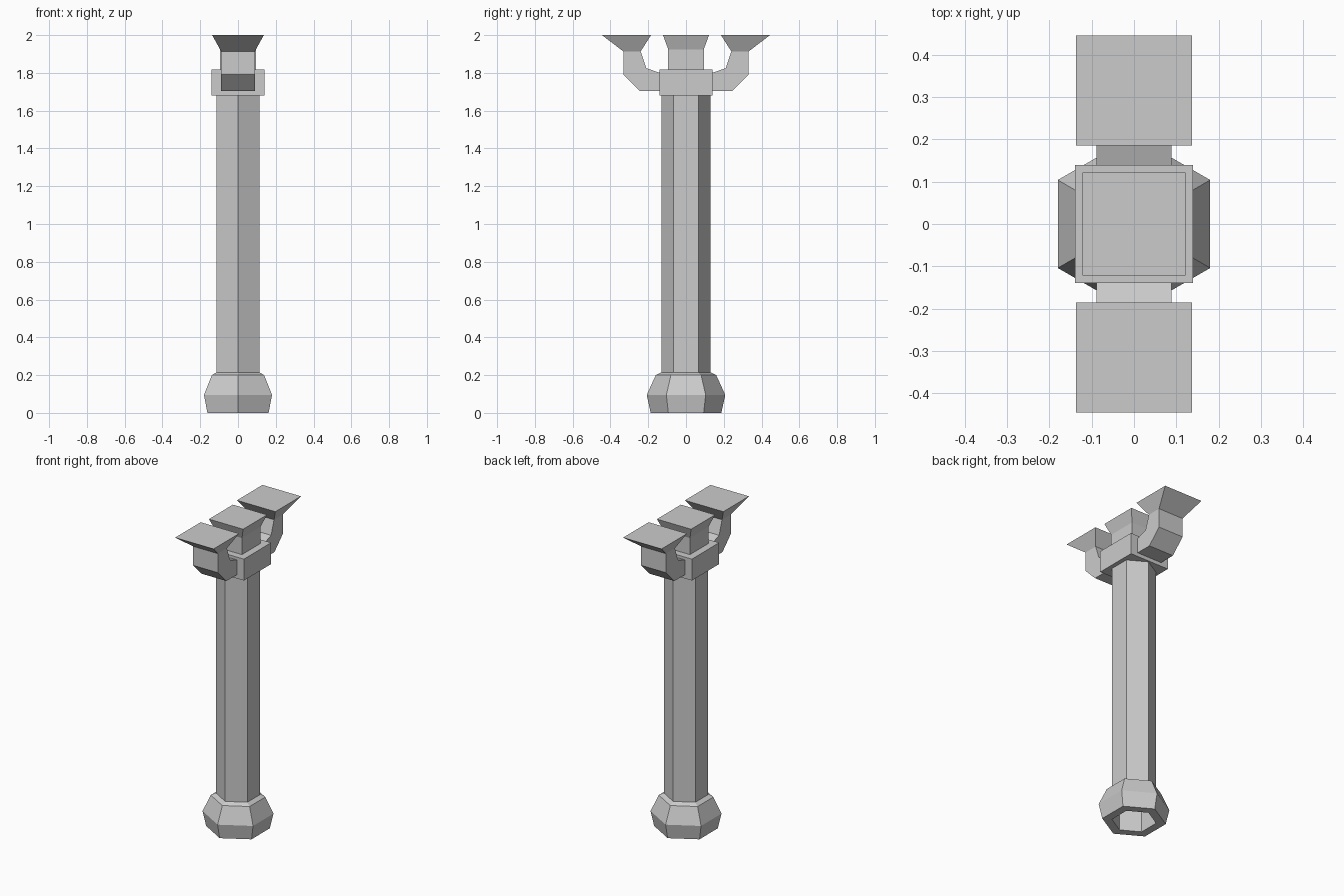
import bpy
import bmesh
from math import cos, sin, radians

cube = bpy.data.objects.get("Cube")
if cube:
    bpy.data.objects.remove(cube, do_unlink=True)

stone = bpy.data.materials.new("grey stone")
stone.use_nodes = True
GREY = (0.6, 0.6, 0.6, 1)
stone.diffuse_color = GREY
stone.node_tree.nodes["Principled BSDF"].inputs["Base Color"].default_value = GREY


def loft(name, rings, cap=True):
    """Join a stack of equal-sided rings into one flat-faced part."""
    bm = bmesh.new()
    loops = [[bm.verts.new(p) for p in ring] for ring in rings]
    for a, b in zip(loops, loops[1:]):
        for i in range(len(a)):
            j = (i + 1) % len(a)
            bm.faces.new((a[i], a[j], b[j], b[i]))
    if cap:
        bm.faces.new(loops[0][::-1])
        bm.faces.new(loops[-1])
        bmesh.ops.recalc_face_normals(bm, faces=bm.faces)
    mesh = bpy.data.meshes.new(name)
    bm.to_mesh(mesh)
    bm.free()
    mesh.materials.append(stone)
    obj = bpy.data.objects.new(name, mesh)
    bpy.context.collection.objects.link(obj)
    return obj


def hexagon(r, z):
    return [(r * cos(radians(30 + 60 * k)), r * sin(radians(30 + 60 * k)), z)
            for k in range(6)]


def rect(hx, y0, y1, z0, z1=None):
    """Four-sided ring; z0 is the height at y0 and z1 the height at y1."""
    z1 = z0 if z1 is None else z1
    return [(-hx, y0, z0), (hx, y0, z0), (hx, y1, z1), (-hx, y1, z1)]


def square(h, z):
    return rect(h, -h, h, z)


# Six-sided hollow shaft and its bulging foot
SHAFT_R = 0.13
loft("column_shaft", [hexagon(SHAFT_R, 0), hexagon(SHAFT_R, 1.7)], cap=False)
foot = [(SHAFT_R, 0), (0.187, 0), (0.208, 0.095), (0.16, 0.2), (SHAFT_R, 0.215)]
loft("column_foot", [hexagon(r, z) for r, z in foot], cap=False)

# Square block on the shaft and the flared central support
loft("capital_block", [square(0.139, 1.68), square(0.139, 1.818)])
loft("centre_support", [square(0.094, 1.8), square(0.094, 1.925), square(0.122, 2)])

# Two bent arms ending in flared plates
ARM = 0.089
for name, s in (("front_arm", -1), ("back_arm", 1)):
    sections = [
        rect(ARM, s * 0.13, s * 0.13, 1.797, 1.704),
        rect(ARM, s * 0.21, s * 0.245, 1.825, 1.704),
        rect(ARM, s * 0.24, s * 0.332, 1.913, 1.791),
        rect(ARM, s * 0.24, s * 0.332, 1.914, 1.914),
        rect(0.137, s * 0.185, s * 0.445, 2),
    ]
    # Keep the inner bend at its own height before the upright part
    sections[2] = rect(ARM, s * 0.212, s * 0.332, 1.831, 1.791)
    loft(name, sections)
